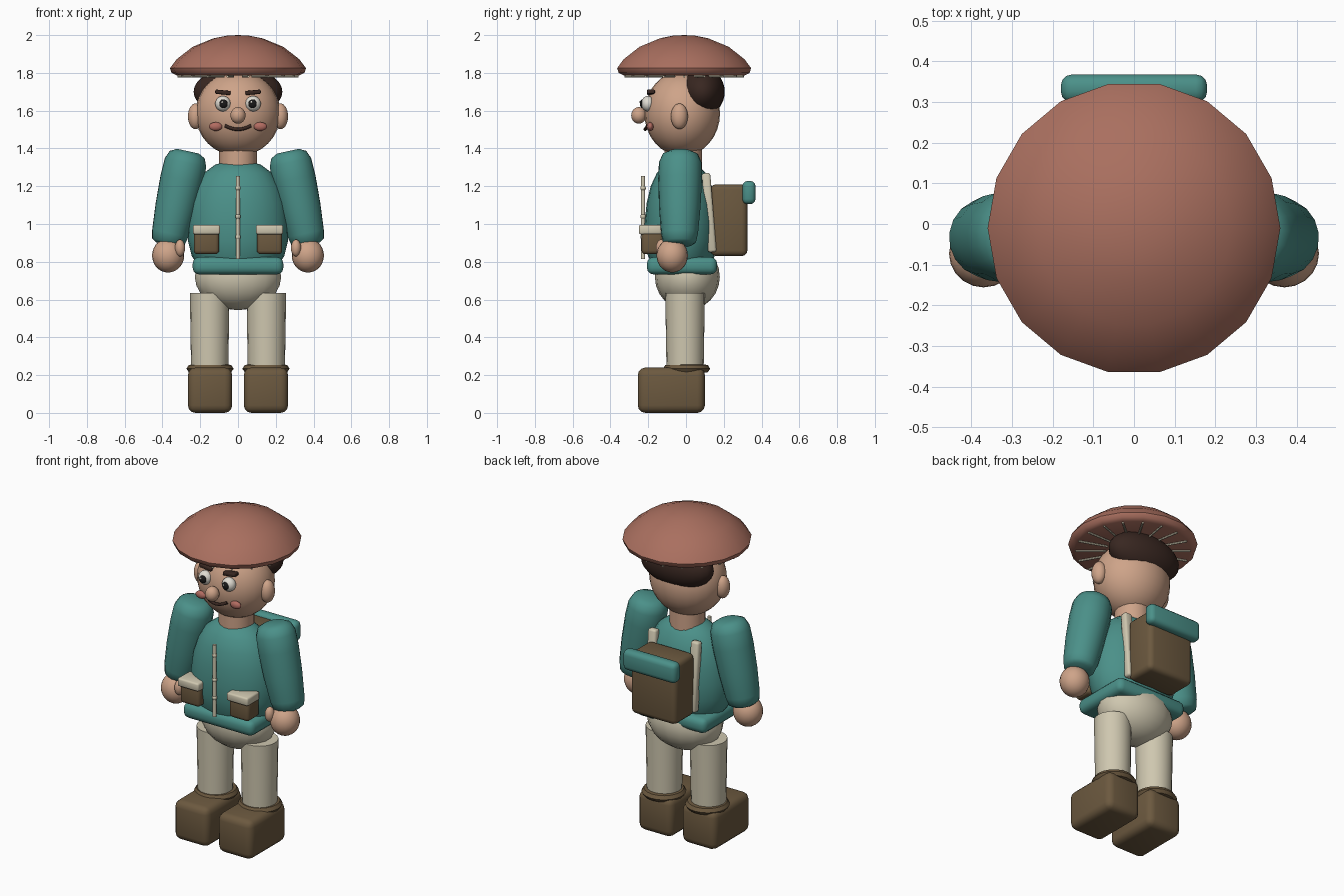
import bpy, bmesh, math
from mathutils import Vector, Matrix

if "Cube" in bpy.data.objects:
    bpy.data.objects.remove(bpy.data.objects["Cube"])


def material(name, rgb):
    m = bpy.data.materials.new(name)
    m.use_nodes = True
    colour = (*rgb, 1)
    m.diffuse_color = colour
    m.node_tree.nodes["Principled BSDF"].inputs["Base Color"].default_value = colour
    return m


TERRACOTTA = material("terracotta", (0.40, 0.16, 0.115))
SKIN = material("skin", (0.62, 0.37, 0.25))
TEAL = material("teal", (0.07, 0.28, 0.25))
CREAM = material("cream", (0.62, 0.57, 0.43))
BROWN = material("leather brown", (0.15, 0.10, 0.05))
HAIR = material("dark brown", (0.04, 0.02, 0.015))
PINK = material("blush pink", (0.45, 0.15, 0.12))
BLACK = material("black", (0.01, 0.01, 0.01))
WHITE = material("eye white", (0.75, 0.72, 0.65))


def finish(name, bm, mat, matrix=None):
    if matrix:
        bm.transform(matrix)
    bmesh.ops.recalc_face_normals(bm, faces=bm.faces)
    mesh = bpy.data.meshes.new(name)
    bm.to_mesh(mesh)
    bm.free()
    mesh.materials.append(mat)
    ob = bpy.data.objects.new(name, mesh)
    bpy.context.collection.objects.link(ob)
    smooth(ob)
    return ob


def smooth(ob):
    bpy.ops.object.select_all(action="DESELECT")
    ob.select_set(True)
    bpy.context.view_layer.objects.active = ob
    bpy.ops.object.shade_smooth_by_angle(angle=math.radians(50))


def ball(name, centre, radii, mat, segments=20, rings=14):
    bm = bmesh.new()
    bmesh.ops.create_uvsphere(bm, u_segments=segments, v_segments=rings, radius=1)
    return finish(name, bm, mat, Matrix.LocRotScale(Vector(centre), None, Vector(radii)))


def box(name, low, high, mat, bevel=0.02, segments=3, tilt=0, lean=0):
    low, high = Vector(low), Vector(high)
    bm = bmesh.new()
    bmesh.ops.create_cube(bm, size=1)
    bm.transform(Matrix.Diagonal((*(high - low), 1)))
    bmesh.ops.bevel(bm, geom=bm.edges[:], offset=bevel, segments=segments,
                    profile=0.5, affect="EDGES", clamp_overlap=True)
    turn = Matrix.Rotation(tilt, 4, "Y") @ Matrix.Rotation(lean, 4, "X")
    return finish(name, bm, mat, Matrix.Translation((low + high) / 2) @ turn)


def lathe(name, profile, mat, segments=18, matrix=None):
    """Spin (radius, height) points around z, capping open ends."""
    bm = bmesh.new()
    rings = []
    for r, z in profile:
        if r == 0:
            rings.append([bm.verts.new((0, 0, z))])
            continue
        angles = [math.tau * i / segments for i in range(segments)]
        rings.append([bm.verts.new((r * math.cos(a), r * math.sin(a), z)) for a in angles])
    for a, b in zip(rings, rings[1:]):
        for i in range(segments):
            j = (i + 1) % segments
            corners = [a[i % len(a)], a[j % len(a)], b[j % len(b)], b[i % len(b)]]
            bm.faces.new(list(dict.fromkeys(corners)))
    for ring in (rings[0], rings[-1]):
        if len(ring) > 1:
            bm.faces.new(ring)
    return finish(name, bm, mat, matrix)


def along(start, end):
    """Matrix taking the unit z axis onto the line from start to end."""
    start, end = Vector(start), Vector(end)
    turn = (end - start).to_track_quat("Z", "Y").to_matrix().to_4x4()
    return Matrix.Translation(start) @ turn @ Matrix.Diagonal((1, 1, (end - start).length, 1))


# Mushroom cap hat with radial gills underneath
lathe("hat", [(0, 1.80), (0.325, 1.787), (0.352, 1.80), (0.36, 1.825), (0.325, 1.872),
              (0.24, 1.938), (0.13, 1.983), (0.06, 1.997), (0, 2.0)], TERRACOTTA,
      matrix=Matrix.Translation((0, -0.01, 0)))
for i in range(18):
    d = Vector((math.cos(math.tau * i / 18), math.sin(math.tau * i / 18), 0))
    hub = Vector((0, -0.01, 1.781))
    lathe(f"hat_gill_{i + 1}", [(0.006, 0), (0.006, 1)], CREAM, 6,
          along(hub + d * 0.15, hub + d * 0.32))

# Head
ball("head", (0, -0.02, 1.585), (0.225, 0.2, 0.225), SKIN, 24, 16)
ball("hair", (0, 0.085, 1.70), (0.235, 0.12, 0.13), HAIR, 24, 16)
ball("nose", (0, -0.25, 1.575), (0.04, 0.04, 0.044), SKIN)
lathe("neck", [(0.1, 1.26), (0.1, 1.42)], SKIN, 18, Matrix.Translation((0, -0.015, 0)))

# Smiling mouth as a swept curve
curve = bpy.data.curves.new("mouth", "CURVE")
curve.dimensions = "3D"
curve.bevel_depth = 0.009
curve.bevel_resolution = 2
curve.use_fill_caps = True
spline = curve.splines.new("POLY")
spline.points.add(8)
for i, p in enumerate(spline.points):
    t = i / 4 - 1
    p.co = (0.068 * t, -0.216 + 0.014 * t * t, 1.501 + 0.02 * t * t, 1)
curve.materials.append(HAIR)
mouth = bpy.data.objects.new("mouth", curve)
bpy.context.collection.objects.link(mouth)
bpy.ops.object.select_all(action="DESELECT")
mouth.select_set(True)
bpy.context.view_layer.objects.active = mouth
bpy.ops.object.convert(target="MESH")
smooth(bpy.context.object)

# Torso, jacket hem and hips
lathe("jacket", [(0.21, 0.78), (0.245, 0.83), (0.265, 0.91), (0.27, 1.0), (0.255, 1.11),
                 (0.225, 1.2), (0.18, 1.27), (0.12, 1.315), (0.06, 1.33), (0, 1.333)], TEAL, 24,
      Matrix.Translation((0, -0.025, 0)) @ Matrix.Diagonal((1, 0.72, 1, 1)))
box("jacket_hem", (-0.24, -0.207, 0.733), (0.24, 0.165, 0.825), TEAL, 0.035)
ball("hips", (0, 0.007, 0.72), (0.232, 0.172, 0.176), CREAM, 18, 12)

# Zip with small knobs
lathe("zip", [(0.011, 0.815), (0.011, 1.255)], CREAM, 10, Matrix.Translation((0, -0.227, 0)))
for i, z in enumerate((0.93, 1.04, 1.19)):
    ball(f"zip_knob_{i + 1}", (0, -0.227, z), (0.015, 0.015, 0.015), CREAM, 10, 6)

# Backpack and bedroll
box("backpack", (-0.155, 0.13, 0.83), (0.155, 0.325, 1.21), BROWN, 0.03)
box("bedroll", (-0.18, 0.298, 1.105), (0.18, 0.368, 1.228), TEAL, 0.028)

# Mirrored parts
SLEEVE = [(0.06, 0), (0.095, 0.035), (0.113, 0.12), (0.116, 0.3), (0.11, 0.6),
          (0.098, 0.88), (0.088, 0.97), (0.065, 1.0)]
for side, s in (("left", 1), ("right", -1)):
    # Face
    ball(f"{side}_ear", (s * 0.225, -0.035, 1.57), (0.04, 0.045, 0.068), SKIN)
    ball(f"{side}_eye", (s * 0.08, -0.202, 1.637), (0.041, 0.035, 0.041), WHITE)
    ball(f"{side}_pupil", (s * 0.077, -0.23, 1.637), (0.022, 0.014, 0.023), BLACK)
    ball(f"{side}_eye_glint", (s * 0.077 - 0.006, -0.243, 1.645), (0.006, 0.004, 0.006), WHITE, 8, 6)
    box(f"{side}_brow", (s * 0.08 - 0.041, -0.207, 1.686), (s * 0.08 + 0.041, -0.165, 1.708),
        HAIR, 0.006, 2, tilt=-s * 0.1)
    ball(f"{side}_cheek", (s * 0.118, -0.19, 1.516), (0.035, 0.018, 0.023), PINK)

    # Arm and hand
    lathe(f"{side}_sleeve", SLEEVE, TEAL, 18,
          along((s * 0.265, -0.03, 1.385), (s * 0.372, -0.035, 0.89)))
    ball(f"{side}_hand", (s * 0.37, -0.073, 0.833), (0.085, 0.083, 0.09), SKIN)
    ball(f"{side}_thumb", (s * 0.307, -0.13, 0.873), (0.027, 0.03, 0.045), SKIN)

    # Pocket with flap
    x = s * 0.167
    box(f"{side}_pocket", (x - 0.067, -0.235, 0.84), (x + 0.067, -0.12, 0.965), BROWN, 0.02)
    box(f"{side}_pocket_flap", (x - 0.072, -0.25, 0.945), (x + 0.072, -0.13, 0.995), CREAM, 0.01, 2)

    # Backpack strap
    box(f"{side}_strap", (s * 0.145 - 0.027, 0.1, 0.85), (s * 0.145 + 0.027, 0.145, 1.27),
        CREAM, 0.012, 2, lean=0.08)

    # Leg and boot
    lathe(f"{side}_leg", [(0.098, 0.2), (0.105, 0.635)], CREAM, 20,
          Matrix.Translation((s * 0.15, -0.005, 0)))
    lathe(f"{side}_boot_cuff", [(0.09, 0.213), (0.112, 0.215), (0.125, 0.234), (0.112, 0.254),
                                (0.09, 0.256)], BROWN, 20, Matrix.Translation((s * 0.148, 0.003, 0)))
    box(f"{side}_boot", (s * 0.148 - 0.117, -0.255, 0), (s * 0.148 + 0.117, 0.1, 0.24), BROWN, 0.04)
